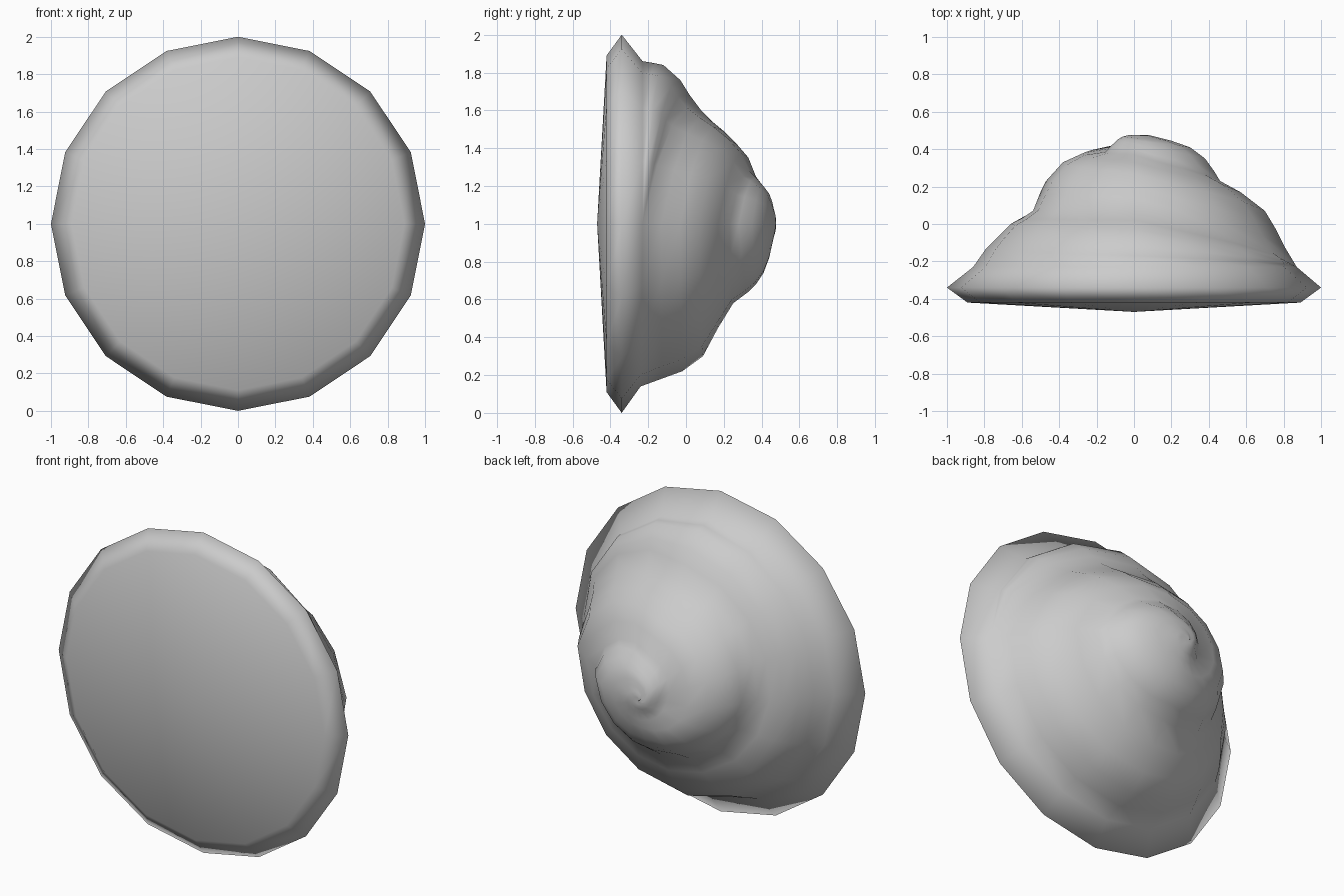
import bpy, bmesh, math

if "Cube" in bpy.data.objects:
    bpy.data.objects.remove(bpy.data.objects["Cube"])

N = 16          # sides around the shell
# Cross-sections (radius, y) at quarter turns; the groove starts each whorl of 5 points
right = [(.87, -.23), (.81, -.13), (.76, -.03), (.70, .07), (.57, .17),
         (.46, .23), (.43, .28), (.38, .35), (.30, .41), (.20, .445),
         (.14, .46), (.08, .475), (.05, .475), (.03, .475), (.015, .475)]
top = [(.86, -.23), (.85, -.17), (.84, -.12), (.76, -.03), (.68, .02),
       (.60, .08), (.54, .14), (.49, .20), (.42, .27), (.35, .33),
       (.25, .37), (.21, .40), (.16, .43), (.13, .45), (.10, .46),
       (.07, .465), (.05, .47), (.03, .475), (.02, .475), (.01, .475)]
left = [(.86, -.23), (.79, -.13), (.73, -.07), (.66, 0), (.60, .03),
        (.54, .07), (.50, .17), (.47, .23), (.38, .33), (.27, .38),
        (.14, .39), (.10, .43), (.07, .46), (.05, .47), (.03, .475)]
bottom = [(.86, -.24), (.82, -.13), (.78, -.02), (.70, .09), (.55, .17),
          (.42, .25), (.36, .33), (.32, .37), (.26, .41), (.18, .44),
          (.13, .45), (.08, .46), (.05, .47), (.03, .475), (.02, .475)]
tip = [(0, .475)]
# One full turn moves every whorl inward by one, so the ends of the seam match
sections = [right[:1] * 5 + right + tip, top + tip, left + tip * 6,
            bottom + tip * 6, right + tip * 6]
front = [(0, -.47), (.89, -.42), (1, -.34)]


def column(k):
    i, f = divmod(k * 4 / N, 1)
    a = sections[int(i)]
    b = sections[min(int(i) + 1, 4)]
    back = [(p[0] + (q[0] - p[0]) * f, p[1] + (q[1] - p[1]) * f) for p, q in zip(a, b)]
    return front + back


# Spiral shell: columns swept around the y axis, then welded
bm = bmesh.new()
cols = []
for k in range(N + 1):
    t = 2 * math.pi * k / N
    cols.append([bm.verts.new((r * math.cos(t), y, 1 + r * math.sin(t))) for r, y in column(k)])
for c, d in zip(cols, cols[1:]):
    for j in range(len(c) - 1):
        bm.faces.new((c[j], d[j], d[j + 1], c[j + 1]))
bmesh.ops.remove_doubles(bm, verts=bm.verts, dist=0.0005)
bmesh.ops.dissolve_degenerate(bm, edges=bm.edges, dist=0.0005)
bmesh.ops.recalc_face_normals(bm, faces=bm.faces)
for f in bm.faces:
    f.smooth = True
mesh = bpy.data.meshes.new("spiral_shell")
bm.to_mesh(mesh)
bm.free()
bpy.context.collection.objects.link(bpy.data.objects.new("spiral_shell", mesh))
